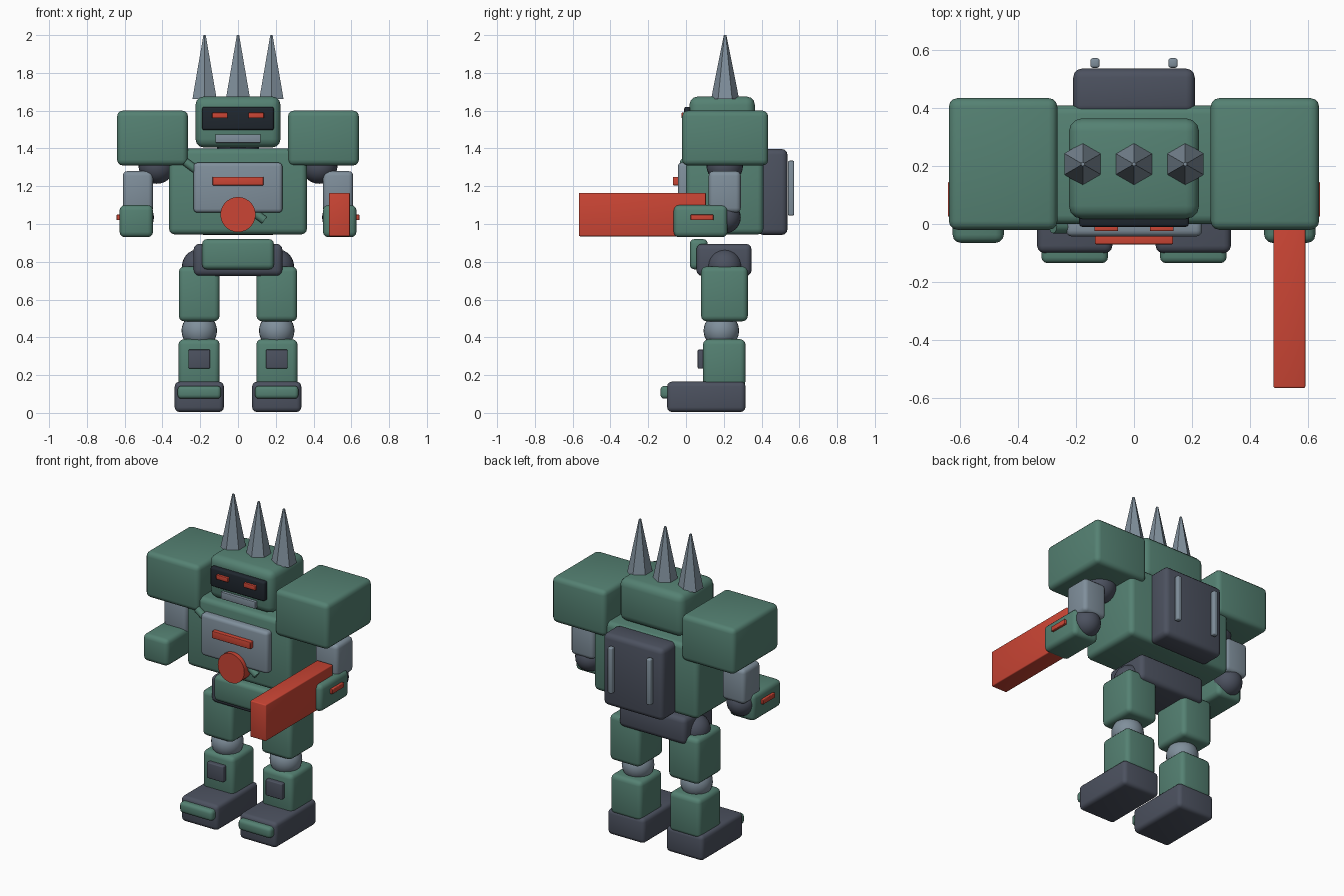
import bpy, bmesh, math
from mathutils import Vector

if "Cube" in bpy.data.objects:
    bpy.data.objects.remove(bpy.data.objects["Cube"])


def material(name, rgb):
    m = bpy.data.materials.new(name)
    m.diffuse_color = (*rgb, 1)
    m.use_nodes = True
    m.node_tree.nodes["Principled BSDF"].inputs["Base Color"].default_value = m.diffuse_color
    return m


GREEN = material("armour green", (0.09, 0.22, 0.17))
DARK = material("dark grey", (0.072, 0.083, 0.115))
LIGHT = material("light grey", (0.215, 0.275, 0.33))
RED = material("signal red", (0.60, 0.06, 0.035))
BLACK = material("visor black", (0.014, 0.02, 0.028))


def finish(name, bm, mat, smooth=True, angle=40):
    me = bpy.data.meshes.new(name)
    bmesh.ops.recalc_face_normals(bm, faces=bm.faces)
    bm.to_mesh(me)
    bm.free()
    me.materials.append(mat)
    ob = bpy.data.objects.new(name, me)
    bpy.context.collection.objects.link(ob)
    if smooth:
        bpy.ops.object.select_all(action='DESELECT')
        ob.select_set(True)
        bpy.context.view_layer.objects.active = ob
        bpy.ops.object.shade_smooth_by_angle(angle=math.radians(angle))
    return ob


def box(name, x, y, z, mat, bevel=0.02):
    """Rounded box given by its x, y and z ranges."""
    bm = bmesh.new()
    bmesh.ops.create_cube(bm, size=1)
    for v in bm.verts:
        v.co = Vector([(r[0] + r[1]) / 2 + c * (r[1] - r[0]) for c, r in zip(v.co, (x, y, z))])
    bmesh.ops.bevel(bm, geom=bm.edges[:], offset=bevel, segments=3, profile=0.5, affect='EDGES')
    return finish(name, bm, mat)


def ball(name, centre, r, mat):
    bm = bmesh.new()
    bmesh.ops.create_uvsphere(bm, u_segments=24, v_segments=14, radius=r)
    bmesh.ops.translate(bm, verts=bm.verts, vec=centre)
    return finish(name, bm, mat)


def rod(name, a, b, r1, r2, sides, mat, smooth=True):
    """Cylinder or cone from point a to point b."""
    a, b = Vector(a), Vector(b)
    bm = bmesh.new()
    bmesh.ops.create_cone(bm, cap_ends=True, segments=sides, radius1=r1, radius2=r2,
                          depth=(b - a).length)
    bmesh.ops.transform(bm, verts=bm.verts, matrix=(b - a).to_track_quat('Z', 'Y').to_matrix().to_4x4())
    bmesh.ops.translate(bm, verts=bm.verts, vec=(a + b) / 2)
    return finish(name, bm, mat, smooth)


# Legs and arms, once per side
for s, side in ((-1, "right"), (1, "left")):
    def sbox(name, x, y, z, mat, bevel=0.02):
        box(f"{side}_{name}", sorted((s * x[0], s * x[1])), y, z, mat, bevel)

    sbox("foot", (0.075, 0.335), (-0.10, 0.315), (0.005, 0.165), DARK, 0.025)
    sbox("toe_plate", (0.09, 0.32), (-0.135, -0.05), (0.075, 0.143), GREEN, 0.02)
    sbox("shin", (0.097, 0.315), (0.09, 0.315), (0.14, 0.39), GREEN, 0.028)
    sbox("shin_plate", (0.148, 0.263), (0.062, 0.11), (0.235, 0.335), DARK, 0.006)
    ball(f"{side}_knee", (s * 0.205, 0.187, 0.435), 0.094, LIGHT)
    sbox("thigh", (0.098, 0.313), (0.08, 0.327), (0.485, 0.775), GREEN, 0.028)
    ball(f"{side}_hip", (s * 0.205, 0.205, 0.775), 0.092, DARK)

    ball(f"{side}_shoulder_joint", (s * 0.43, 0.205, 1.31), 0.097, DARK)
    sbox("shoulder_pad", (0.265, 0.64), (-0.02, 0.435), (1.31, 1.60), GREEN, 0.03)
    sbox("upper_arm", (0.45, 0.61), (0.12, 0.29), (1.06, 1.28), LIGHT, 0.025)
    ball(f"{side}_elbow", (s * 0.53, 0.205, 1.035), 0.085, DARK)
    sbox("forearm", (0.45, 0.627), (-0.065, 0.22), (0.93, 1.10), GREEN, 0.028)
    sbox("forearm_stripe", (0.61, 0.643), (0.025, 0.145), (1.02, 1.05), RED, 0.004)

    sbox("backpack_rail", (0.119, 0.151), (0.54, 0.573), (1.045, 1.335), LIGHT, 0.008)
    sbox("eye", (0.055, 0.137), (-0.025, 0.0), (1.56, 1.589), RED, 0.004)

# Pelvis
box("pelvis", (-0.235, 0.235), (0.055, 0.347), (0.725, 0.895), DARK, 0.03)
box("pelvis_plate", (-0.19, 0.19), (0.02, 0.115), (0.76, 0.92), GREEN, 0.025)

# Torso with chest details
box("torso", (-0.365, 0.365), (0.0, 0.41), (0.945, 1.40), GREEN, 0.03)
box("chest_plate", (-0.235, 0.235), (-0.043, 0.03), (1.06, 1.325), LIGHT, 0.02)
box("chest_bar", (-0.135, 0.135), (-0.07, -0.03), (1.205, 1.25), RED, 0.004)
rod("chest_disc", (0, 0.01, 1.05), (0, -0.07, 1.05), 0.093, 0.093, 28, RED)
rod("chest_strap", (-0.28, -0.01, 1.33), (0.14, -0.01, 1.02), 0.022, 0.022, 12, GREEN)

# Backpack
box("backpack", (-0.21, 0.21), (0.38, 0.537), (0.942, 1.397), DARK, 0.03)

# Head and face
rod("neck", (0, 0.19, 1.37), (0, 0.19, 1.45), 0.11, 0.11, 20, DARK)
box("head", (-0.225, 0.225), (0.018, 0.365), (1.405, 1.675), GREEN, 0.045)
box("visor", (-0.19, 0.19), (-0.01, 0.05), (1.497, 1.62), BLACK, 0.012)
box("mouth_plate", (-0.12, 0.12), (0.0, 0.04), (1.43, 1.475), LIGHT, 0.004)

# Crest spikes
for i, x in enumerate((-0.177, 0, 0.177)):
    rod(f"crest_spike_{i + 1}", (x, 0.207, 1.662), (x, 0.207, 2.0), 0.074, 0.007, 6, LIGHT, False)

# Long block weapon on one forearm
box("arm_cannon", (0.482, 0.592), (-0.567, 0.105), (0.935, 1.165), RED, 0.006)
